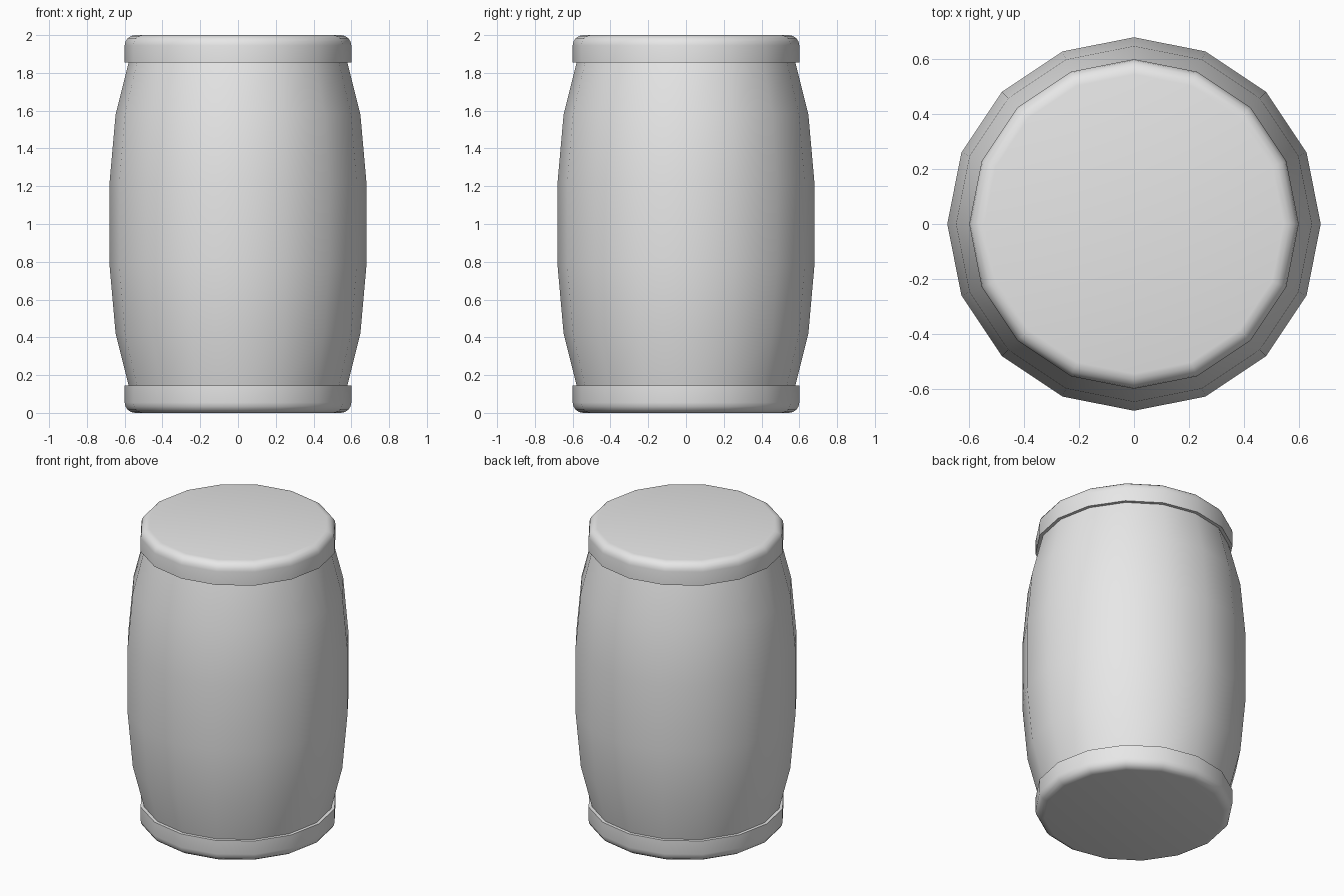
import bpy
import bmesh
from math import cos, sin, pi, radians

SIDES = 16

cube = bpy.data.objects.get("Cube")
if cube:
    bpy.data.objects.remove(cube, do_unlink=True)

grey = bpy.data.materials.new("plain grey")
grey.use_nodes = True
colour = (0.8, 0.8, 0.8, 1)
grey.diffuse_color = colour
grey.node_tree.nodes["Principled BSDF"].inputs["Base Color"].default_value = colour


def lathe(name, profile):
    """Turn (radius, height) points, bottom to top, into a closed solid."""
    bm = bmesh.new()
    rings = [[bm.verts.new((r * cos(2 * pi * i / SIDES), r * sin(2 * pi * i / SIDES), z))
              for i in range(SIDES)] for r, z in profile]
    for low, high in zip(rings, rings[1:]):
        for i in range(SIDES):
            j = (i + 1) % SIDES
            bm.faces.new((low[i], low[j], high[j], high[i]))
    bm.faces.new(rings[0][::-1])
    bm.faces.new(rings[-1])
    mesh = bpy.data.meshes.new(name)
    bm.to_mesh(mesh)
    bm.free()
    mesh.materials.append(grey)
    obj = bpy.data.objects.new(name, mesh)
    bpy.context.collection.objects.link(obj)
    bpy.ops.object.select_all(action='DESELECT')
    obj.select_set(True)
    bpy.context.view_layer.objects.active = obj
    bpy.ops.object.shade_smooth_by_angle(angle=radians(40))
    return obj


# Bulging body, symmetric about mid height
half = [(0.575, 0.13), (0.648, 0.42), (0.68, 0.78)]
lathe("barrel_body", half + [(r, 2 - z) for r, z in reversed(half)])

# End caps: sharp inner rim, rounded outer edge
ROUND, STEPS = 0.055, 4
arc = [(0.6 - ROUND * (1 - cos(a)), ROUND * (1 - sin(a)))
       for a in (pi / 2 * k / STEPS for k in range(STEPS, -1, -1))]
cap = arc + [(0.6, 0.145)]
lathe("bottom_cap", cap)
lathe("top_cap", [(r, 2 - z) for r, z in reversed(cap)])
